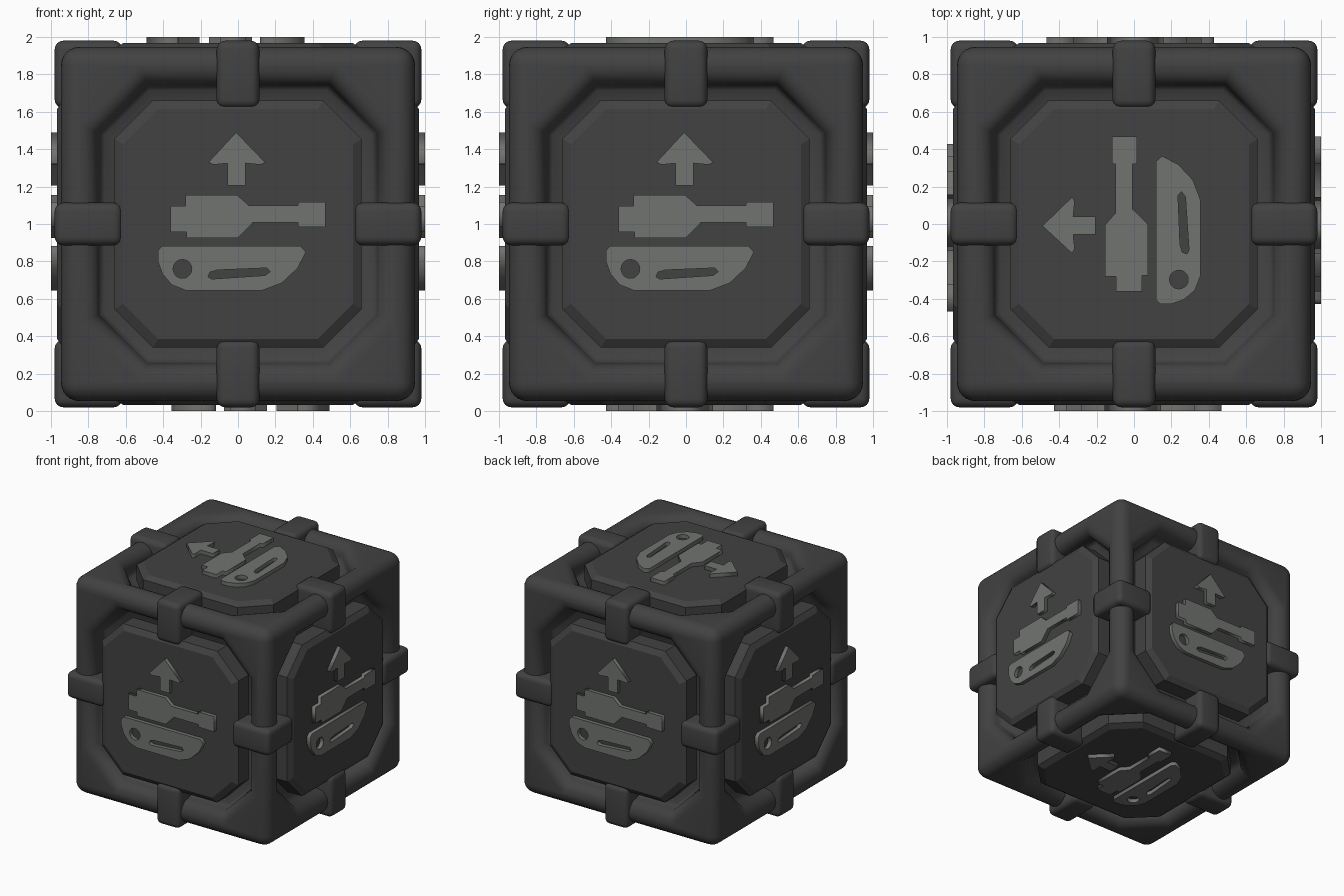
import bpy, bmesh, math
from mathutils import Matrix, Vector

if "Cube" in bpy.data.objects:
    bpy.data.objects.remove(bpy.data.objects["Cube"])


def material(name, rgb):
    m = bpy.data.materials.new(name)
    m.diffuse_color = (*rgb, 1)
    m.use_nodes = True
    m.node_tree.nodes["Principled BSDF"].inputs["Base Color"].default_value = m.diffuse_color
    return m


DARK = material("charcoal", (0.054, 0.054, 0.054))
GREY = material("light grey", (0.165, 0.175, 0.16))
LIFT = Matrix.Translation((0, 0, 1))


def add_object(name, mesh, mat, matrix=LIFT):
    ob = bpy.data.objects.new(name, mesh)
    bpy.context.collection.objects.link(ob)
    if not mesh.materials:
        mesh.materials.append(mat)
    ob.matrix_world = matrix
    return ob


def finish(bm, name, angle=None):
    bmesh.ops.recalc_face_normals(bm, faces=bm.faces)
    me = bpy.data.meshes.new(name)
    bm.to_mesh(me)
    bm.free()
    if angle:
        me.shade_smooth()
        me.set_sharp_from_angle(angle=math.radians(angle))
    return me


def side_matrix(u, v):
    """Local x = right on the side, y = up on the side, z = outward."""
    u, v = Vector(u), Vector(v)
    return Matrix((u, v, u.cross(v))).transposed()


SIDES = {
    "front": side_matrix((1, 0, 0), (0, 0, 1)),
    "right": side_matrix((0, 1, 0), (0, 0, 1)),
    "back": side_matrix((-1, 0, 0), (0, 0, 1)),
    "left": side_matrix((0, -1, 0), (0, 0, 1)),
    "top": side_matrix((0, 1, 0), (-1, 0, 0)),
    "bottom": side_matrix((0, 1, 0), (1, 0, 0)),
}


def octagon(bm, rot, half, cut, height):
    """Square with cut corners, two points per corner, counter-clockwise."""
    a = half - cut
    pts = [(half, a), (a, half), (-a, half), (-half, a),
           (-half, -a), (-a, -half), (a, -half), (half, -a)]
    return [bm.verts.new(rot @ Vector((x, y, height))) for x, y in pts]


def bridge(bm, r1, r2):
    for i in range(8):
        j = (i + 1) % 8
        bm.faces.new((r1[i], r1[j], r2[j], r2[i]))


# Frame: rounded cube, each side opened by a round-lipped octagonal recess
HALF, R = 0.947, 0.10
FLAT = HALF - R
bm = bmesh.new()
bmesh.ops.create_cube(bm, size=2 * HALF)
bmesh.ops.bevel(bm, geom=bm.edges[:], offset=R, segments=6, profile=0.5,
                affect='EDGES', clamp_overlap=True)
big = [f for f in bm.faces if f.calc_area() > 1]
bmesh.ops.delete(bm, geom=big, context='FACES_ONLY')
for rot in SIDES.values():
    sq = [bm.verts.new(rot @ Vector((x * FLAT, y * FLAT, HALF)))
          for x, y in ((1, 1), (-1, 1), (-1, -1), (1, -1))]
    # beam top curving down into the recess
    profile = []
    for k in range(7):
        t = math.radians(90 * k / 6)
        d = R * math.sin(t)
        profile.append((FLAT - 0.002 - d, 0.318 - 0.586 * d, HALF - R * (1 - math.cos(t))))
    profile += [(0.737, 0.252, 0.818), (0.715, 0.24, 0.80), (0.60, 0.18, 0.80)]
    rings = [octagon(bm, rot, *p) for p in profile]
    first = rings[0]
    for i in range(4):
        bm.faces.new((sq[i], first[2 * i], first[2 * i + 1]))
        bm.faces.new((sq[i], sq[(i + 1) % 4], first[(2 * i + 2) % 8], first[2 * i + 1]))
    for r1, r2 in zip(rings, rings[1:]):
        bridge(bm, r1, r2)
    bm.faces.new(rings[-1])
bmesh.ops.remove_doubles(bm, verts=bm.verts[:], dist=0.0005)
add_object("frame", finish(bm, "frame", 50), DARK)

# Panel: thick octagonal plate with a bevelled rim
bm = bmesh.new()
ident = Matrix.Identity(3)
rings = [octagon(bm, ident, *p) for p in
         ((0.66, 0.205, 0.78), (0.66, 0.205, 0.937), (0.615, 0.188, 0.967))]
for r1, r2 in zip(rings, rings[1:]):
    bridge(bm, r1, r2)
bm.faces.new(rings[0])
bm.faces.new(rings[-1])
panel = finish(bm, "panel")

# Raised emblem outlines: arrow, turret with barrel, track with two openings
ARROW = [(-0.01, 0.49), (0.145, 0.33), (0.12, 0.317), (0.04, 0.325), (0.04, 0.205),
         (-0.055, 0.205), (-0.055, 0.325), (-0.13, 0.317), (-0.158, 0.33)]
TURRET = [(-0.36, 0.095), (-0.28, 0.095), (-0.28, 0.155), (-0.005, 0.155), (0.06, 0.098),
          (0.32, 0.098), (0.32, 0.118), (0.468, 0.118), (0.468, -0.015), (0.32, -0.015),
          (0.32, 0.008), (0.08, 0.008), (0.0, -0.075), (-0.275, -0.075),
          (-0.275, -0.043), (-0.36, -0.043)]
TRACK = [(-0.405, -0.118), (0.335, -0.118), (0.363, -0.15), (0.32, -0.235), (0.235, -0.315),
         (0.13, -0.355), (-0.28, -0.355), (-0.355, -0.325), (-0.405, -0.265),
         (-0.428, -0.2), (-0.428, -0.14)]
SLOT = [(-0.16, -0.282), (-0.15, -0.258), (-0.11, -0.246), (0.155, -0.235),
        (0.172, -0.255), (0.145, -0.275), (-0.14, -0.294)]
HOLE = [(-0.297 + 0.05 * math.cos(math.tau * k / 20), -0.24 + 0.05 * math.sin(math.tau * k / 20))
        for k in range(20)]


def plate(name, outlines, low=0.955, high=1.0):
    """Flat filled outline (later outlines are openings) as a solid mesh."""
    cu = bpy.data.curves.new(name, 'CURVE')
    cu.dimensions = '2D'
    cu.fill_mode = 'BOTH'
    cu.extrude = (high - low) / 2
    for pts in outlines:
        sp = cu.splines.new('POLY')
        sp.points.add(len(pts) - 1)
        for p, (x, y) in zip(sp.points, pts):
            p.co = (x, y, 0, 1)
        sp.use_cyclic_u = True
    ob = bpy.data.objects.new(name, cu)
    bpy.context.collection.objects.link(ob)
    bpy.context.view_layer.update()
    me = bpy.data.meshes.new_from_object(ob.evaluated_get(bpy.context.evaluated_depsgraph_get()))
    bpy.data.objects.remove(ob)
    me.transform(Matrix.Translation((0, 0, (low + high) / 2)))
    bm = bmesh.new()
    bm.from_mesh(me)
    bmesh.ops.remove_doubles(bm, verts=bm.verts[:], dist=0.0001)
    return finish(bm, name)


emblems = {"arrow": plate("arrow", [ARROW]),
           "turret": plate("turret", [TURRET]),
           "track": plate("track", [TRACK, SLOT, HOLE])}

for side, rot in SIDES.items():
    m = LIFT @ rot.to_4x4()
    add_object(side + "_panel", panel, DARK, m)
    for part, mesh in emblems.items():
        add_object(side + "_" + part, mesh, GREY, m)

# Clamps: rounded blocks around the middle of all twelve beams
for axis in range(3):
    for s1 in (1, -1):
        for s2 in (1, -1):
            bm = bmesh.new()
            bmesh.ops.create_cube(bm, size=1)
            size = [0.36, 0.36, 0.36]
            size[axis] = 0.228
            bmesh.ops.scale(bm, vec=size, verts=bm.verts[:])
            bmesh.ops.bevel(bm, geom=bm.edges[:], offset=0.045, segments=4, profile=0.5,
                            affect='EDGES', clamp_overlap=True)
            pos = [s1 * 0.8, s1 * 0.8, s1 * 0.8]
            pos[axis] = 0
            pos[(axis + 1) % 3] = s2 * 0.8
            name = "clamp_%s_%d%d" % ("xyz"[axis], s1 > 0, s2 > 0)
            add_object(name, finish(bm, name, 40), DARK, LIFT @ Matrix.Translation(pos))
